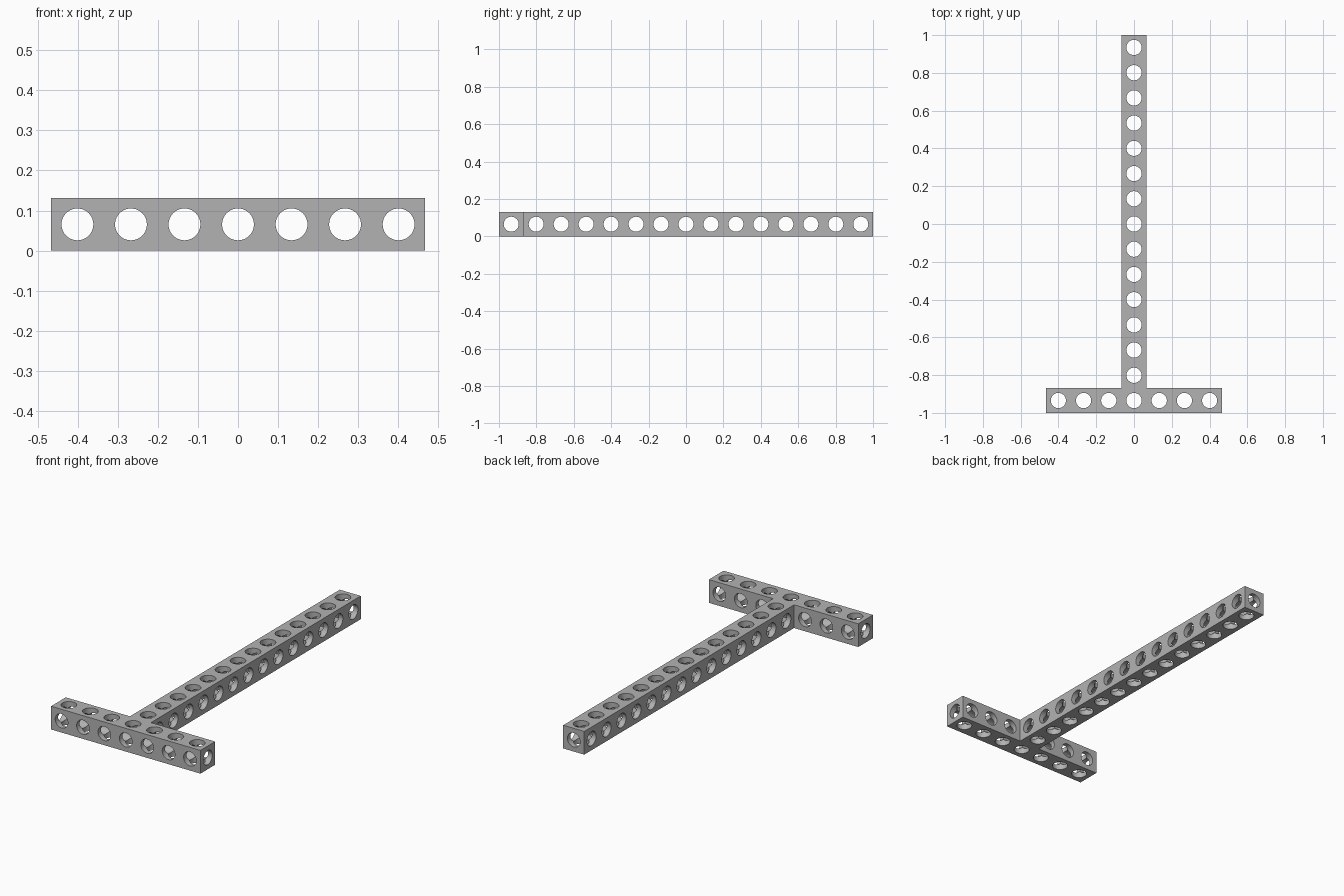
import bpy, bmesh, math
from mathutils import Matrix, Vector

cube = bpy.data.objects.get("Cube")
if cube:
    bpy.data.objects.remove(cube, do_unlink=True)

W = 0.131                      # beam thickness
PITCH = (2 - W) / 14           # hole spacing
R = 0.04                       # hole radius
MID = W / 2
Y0 = -1 + MID                  # crossbar axis
HALF = 3 * PITCH + MID         # crossbar half length
columns = [i * PITCH for i in range(-3, 4)]
rows = [Y0 + i * PITCH for i in range(15)]

grey = bpy.data.materials.new("grey metal")
grey.use_nodes = True
grey.diffuse_color = (0.45, 0.45, 0.45, 1)
grey.node_tree.nodes["Principled BSDF"].inputs["Base Color"].default_value = (0.45, 0.45, 0.45, 1)


def make_object(name, bm):
    bmesh.ops.recalc_face_normals(bm, faces=bm.faces)
    mesh = bpy.data.meshes.new(name)
    bm.to_mesh(mesh)
    bm.free()
    mesh.materials.append(grey)
    obj = bpy.data.objects.new(name, mesh)
    bpy.context.collection.objects.link(obj)
    return obj


def drill_set(name, direction, radius, bores):
    """One cutter mesh of parallel cylinders; bores are (centre, length)."""
    bm = bmesh.new()
    turn = Vector(direction).to_track_quat('Z', 'Y').to_matrix().to_4x4()
    for centre, length in bores:
        bmesh.ops.create_cone(bm, cap_ends=True, segments=40, radius1=radius,
                              radius2=radius, depth=length,
                              matrix=Matrix.Translation(centre) @ turn)
    obj = make_object(name, bm)
    obj.hide_render = True
    return obj


# T-shaped outline, extruded to the beam thickness
half_outline = [(HALF, -1), (HALF, -1 + W), (MID, -1 + W), (MID, 1)]
outline = half_outline + [(-x, y) for x, y in reversed(half_outline)]
bm = bmesh.new()
face = bm.faces.new([bm.verts.new((x, y, 0)) for x, y in outline])
top = bmesh.ops.extrude_face_region(bm, geom=[face])["geom"]
bmesh.ops.translate(bm, vec=(0, 0, W),
                    verts=[v for v in top if isinstance(v, bmesh.types.BMVert)])
beam = make_object("perforated_t_beam", bm)

# Holes through every cell along all three axes
short = W + 0.06
vertical = [((x, Y0, MID), short) for x in columns]
vertical += [((0, y, MID), short) for y in rows[1:]]
sideways = [((0, y, MID), short) for y in rows[1:]]
sideways.append(((0, Y0, MID), 2 * HALF + 0.1))
lengthwise = [((x, Y0, MID), short) for x in columns if abs(x) > MID]
lengthwise.append(((0, 0, MID), 2.1))

# Slightly different radii keep the crossing bores cleanly separable
cutters = [drill_set("vertical_drill", (0, 0, 1), R + 0.0003, vertical),
           drill_set("sideways_drill", (1, 0, 0), R, sideways),
           drill_set("lengthwise_drill", (0, 1, 0), R - 0.0003, lengthwise)]
for cutter in cutters:
    cut = beam.modifiers.new(cutter.name, 'BOOLEAN')
    cut.operation = 'DIFFERENCE'
    cut.solver = 'EXACT'
    cut.object = cutter

bpy.context.view_layer.objects.active = beam
beam.select_set(True)
for name in [m.name for m in beam.modifiers]:
    bpy.ops.object.modifier_apply(modifier=name)
for cutter in cutters:
    bpy.data.objects.remove(cutter, do_unlink=True)

# Smooth bores, crisp edges
bpy.ops.object.select_all(action='DESELECT')
beam.select_set(True)
bpy.ops.object.shade_smooth_by_angle(angle=math.radians(30))
